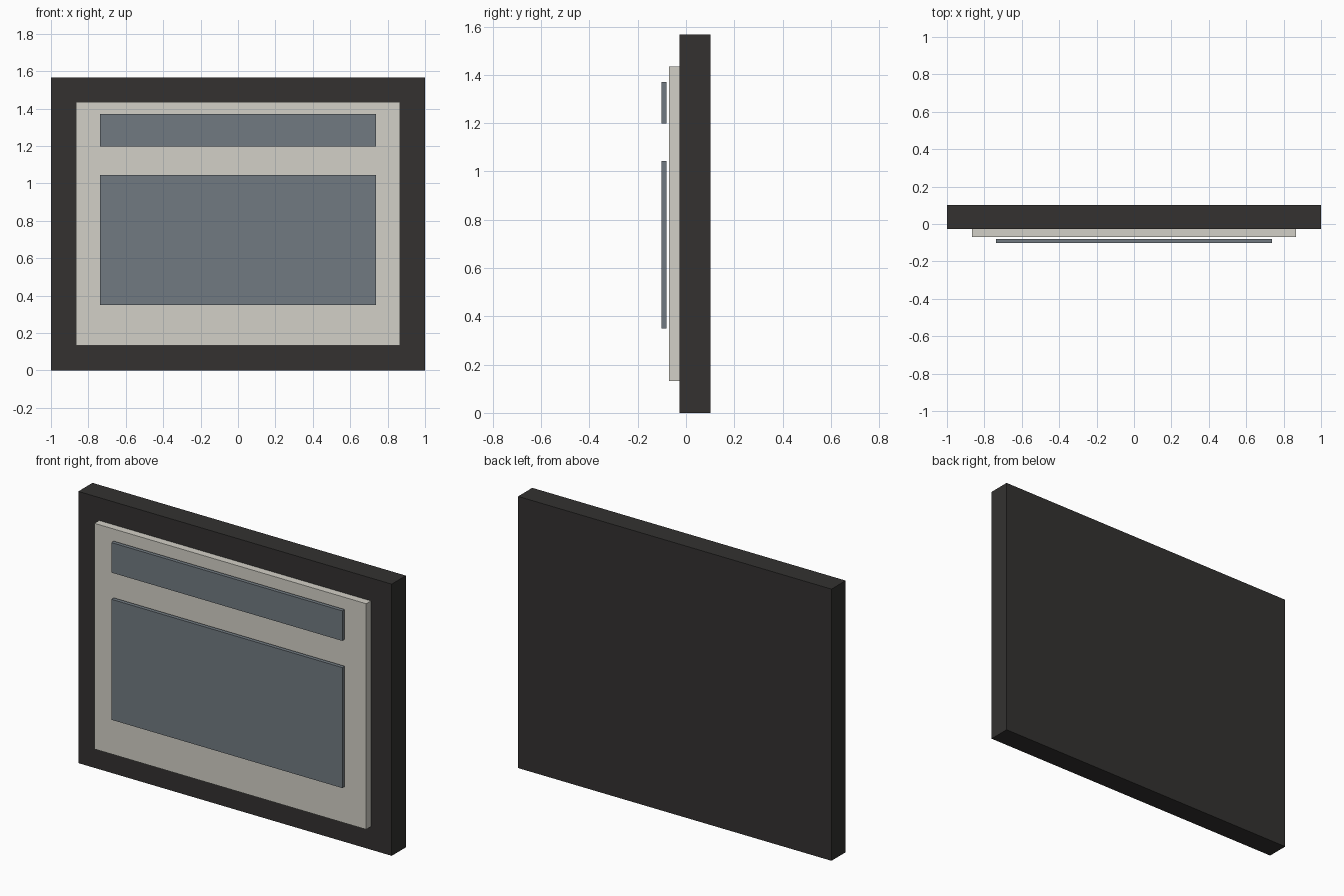
import bpy

if "Cube" in bpy.data.objects:
    bpy.data.objects.remove(bpy.data.objects["Cube"])


def material(name, rgb):
    mat = bpy.data.materials.new(name)
    mat.diffuse_color = (*rgb, 1.0)
    mat.use_nodes = True
    mat.node_tree.nodes["Principled BSDF"].inputs["Base Color"].default_value = mat.diffuse_color
    return mat


def slab(name, half_width, y_range, z_range, mat):
    """Box centred on x = 0, given by its y and z extents."""
    (y0, y1), (z0, z1) = y_range, z_range
    bpy.ops.mesh.primitive_cube_add(size=1)
    obj = bpy.context.object
    obj.name = name
    obj.location = (0, (y0 + y1) / 2, (z0 + z1) / 2)
    obj.scale = (2 * half_width, y1 - y0, z1 - z0)
    bpy.ops.object.transform_apply(location=True, rotation=False, scale=True)
    obj.data.materials.append(mat)
    return obj


dark = material("dark_casing", (0.033, 0.031, 0.030))
cream = material("cream_panel", (0.65, 0.63, 0.57))
slate = material("slate_glass", (0.165, 0.195, 0.22))

# Thick backing board
slab("backing_board", 1.0, (-0.027, 0.102), (0.0, 1.567), dark)

# Raised panel on the front of the board
slab("front_panel", 0.867, (-0.07, -0.027), (0.133, 1.435), cream)

# Thin plates standing just clear of the panel
for name, z_range in (("lower_plate", (0.349, 1.044)),
                      ("upper_plate", (1.198, 1.371))):
    slab(name, 0.737, (-0.102, -0.08), z_range, slate)
